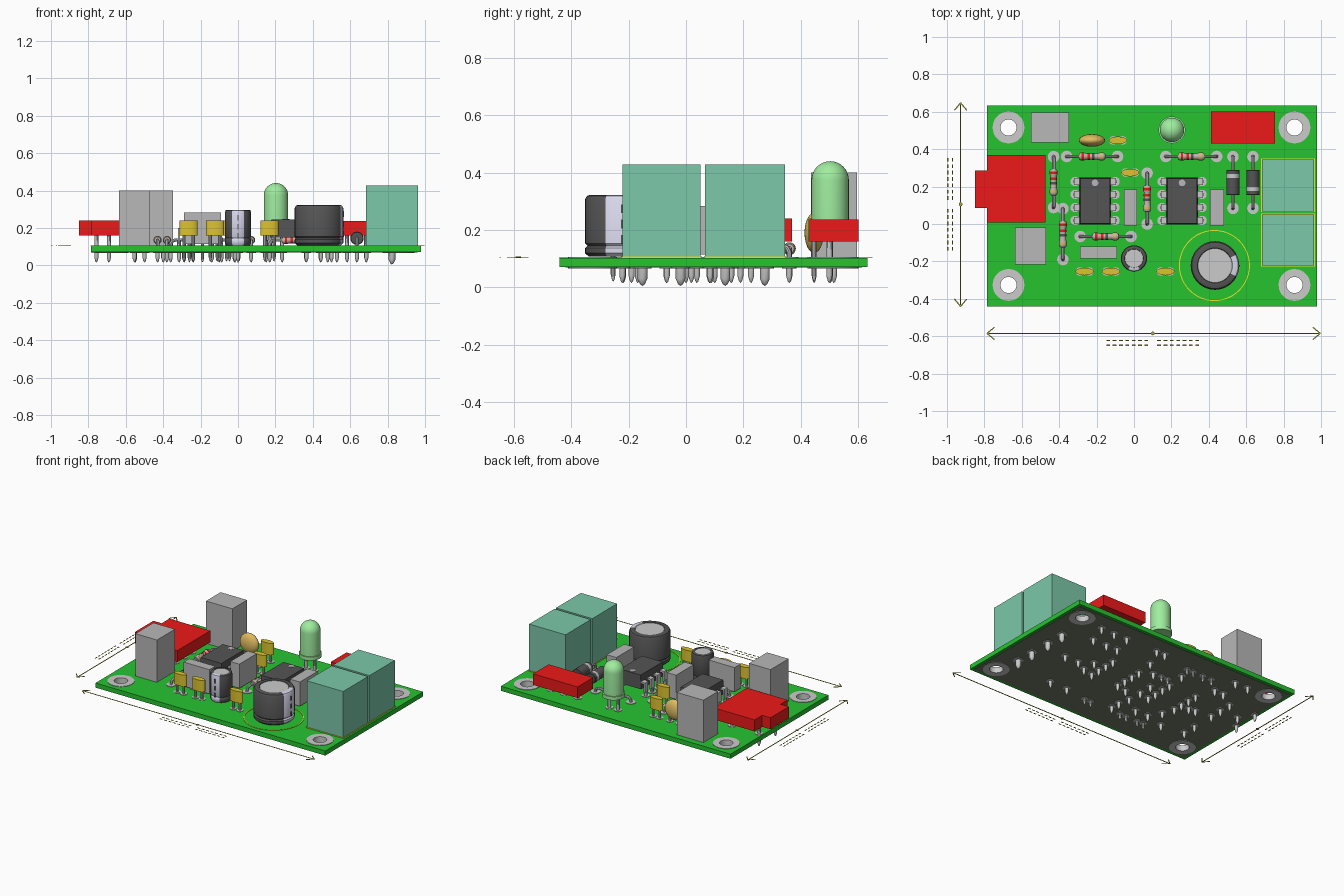
import bpy, bmesh, math
from mathutils import Vector, Matrix

if "Cube" in bpy.data.objects:
    bpy.data.objects.remove(bpy.data.objects["Cube"])

def mat(name, *c):
    m = bpy.data.materials.new(name)
    m.diffuse_color = (*c, 1)
    m.use_nodes = True
    m.node_tree.nodes["Principled BSDF"].inputs["Base Color"].default_value = m.diffuse_color
    return m

GREEN = mat("board_green", .02, .55, .03)
POUR = mat("dark_pour", .16, .2, .13)
RED = mat("red_plastic", .85, .01, .01)
TERM = mat("terminal_green", .2, .58, .4)
LEDC = mat("led_green", .35, .85, .35)
BLACK = mat("black", .09, .09, .09)
YEL = mat("yellow_case", .72, .55, .03)
ORANGE = mat("ceramic_orange", .75, .5, .12)
SILK = mat("silk_yellow", .8, .8, .02)
OLIVE = mat("dimension_olive", .4, .4, .03)
METAL = mat("metal", .6, .6, .6)
LIGHT = mat("light_grey", .78, .78, .8)
STRIPE = mat("stripe", .7, .7, .85)
GREY = mat("grey_case", .48, .48, .48)
TAN = mat("tan", .55, .45, .4)

def finish(name, bm, m, loc=(0, 0, 0)):
    bmesh.ops.recalc_face_normals(bm, faces=bm.faces)
    me = bpy.data.meshes.new(name)
    bm.to_mesh(me)
    bm.free()
    me.materials.append(m)
    o = bpy.data.objects.new(name, me)
    o.location = loc
    bpy.context.collection.objects.link(o)
    return o

def box(name, x0, x1, y0, y1, z0, z1, m):
    bm = bmesh.new()
    bmesh.ops.create_cube(bm, size=1)
    bmesh.ops.scale(bm, vec=(x1 - x0, y1 - y0, z1 - z0), verts=bm.verts)
    return finish(name, bm, m, ((x0 + x1) / 2, (y0 + y1) / 2, (z0 + z1) / 2))

def lathe(name, prof, m, loc, axis='z', n=32, closed=False):
    bm = bmesh.new()
    pts = [bm.verts.new((r, 0, z)) for r, z in prof]
    edges = [bm.edges.new(p) for p in zip(pts, pts[1:] + (pts[:1] if closed else []))]
    bmesh.ops.spin(bm, geom=pts + edges, axis=(0, 0, 1), cent=(0, 0, 0),
                   angle=2 * math.pi, steps=n)
    bmesh.ops.remove_doubles(bm, verts=bm.verts, dist=1e-5)
    o = finish(name, bm, m, loc)
    if axis != 'z':
        o.data.transform(Matrix.Rotation(math.pi / 2, 4, 'Y' if axis == 'x' else 'X'))
    return o

def circle(x, y, r, n=32):
    return [(x + r * math.cos(i * math.tau / n), y + r * math.sin(i * math.tau / n)) for i in range(n)]

def curve(name, splines, m, z=0, extrude=0, bevel=0, cyclic=True, dims='2D'):
    c = bpy.data.curves.new(name, 'CURVE')
    c.dimensions = dims
    if dims == '2D':
        c.fill_mode = 'BOTH'
    c.extrude, c.bevel_depth, c.bevel_resolution = extrude, bevel, 2
    c.use_fill_caps = dims == '3D'
    for s in splines:
        sp = c.splines.new('POLY')
        sp.points.add(len(s) - 1)
        for p, q in zip(sp.points, s):
            p.co = (*q, 1) if len(q) == 3 else (*q, 0, 1)
        sp.use_cyclic_u = cyclic
    c.materials.append(m)
    o = bpy.data.objects.new(name, c)
    o.location.z = z
    bpy.context.collection.objects.link(o)
    bpy.ops.object.select_all(action='DESELECT')
    o.select_set(True)
    bpy.context.view_layer.objects.active = o
    bpy.ops.object.convert(target='MESH')
    return o

def pin(x, y, top=.105, r=.011, tip=.015):
    lathe("pin", [(0, tip), (r * .5, tip + .006), (r, tip + .025), (r, top), (0, top)], METAL, (x, y, 0), n=10)
    lathe("solder_pad", [(0, .066), (r + .014, .066), (r + .014, .106), (0, .106)], METAL, (x, y, 0), n=16)

# Board, copper pour and plated mounting holes
holes = [(x, y) for x in (-.671, .858) for y in (-.326, .516)]
def plate(name, d, m, z, e):
    rect = [(-.786 + d, -.441 + d), (.979 - d, -.441 + d), (.979 - d, .634 - d), (-.786 + d, .634 - d)]
    curve(name, [rect] + [circle(x, y, .046) for x, y in holes], m, z, e)
plate("board", 0, GREEN, .087, .016)
plate("copper_pour", .02, POUR, .07, .0015)
for x, y in holes:
    lathe("mounting_ring", [(.043, .066), (.085, .066), (.085, .106), (.043, .106)], LIGHT, (x, y, 0), closed=True)

# Red socket with stepped outline, and red switch header
curve("power_socket", [[(-.85, .085), (-.786, .085), (-.786, .008), (-.472, .008), (-.472, .37),
                        (-.786, .37), (-.786, .286), (-.85, .286)]], RED, .2, .04)
for x, y in [(-.757, .1), (-.757, .28), (-.69, .19), (-.55, .1), (-.55, .19), (-.55, .28)]:
    pin(x, y, .165)
box("switch_header", .412, .754, .43, .602, .16, .237, RED)
for x in (.48, .583, .686):
    pin(x, .5, .165)

# Green terminal blocks with silk outlines
for y0, y1 in ((.067, .345), (-.222, .051)):
    box("terminal_block", .684, .963, y0, y1, .106, .428, TERM)
    box("terminal_outline", .68, .967, y0 - .004, y1 + .004, .102, .107, SILK)
    for y in (y0 + .07, y1 - .07):
        pin(.823, y, r=.018, tip=.005)

# Box capacitors: x0, x1, y0, y1, bottom, top
for x0, x1, y0, y1, z0, z1 in [(-.551, -.348, .436, .596, .106, .4), (-.636, -.471, -.217, -.019, .106, .4),
                               (-.053, .016, -.008, .184, .115, .283), (.406, .481, -.008, .184, .115, .283),
                               (-.289, -.091, -.184, -.12, .115, .283)]:
    box("box_capacitor", x0, x1, y0, y1, z0, z1, GREY)
    cx, cy = (x0 + x1) / 2, (y0 + y1) / 2
    for s in (-.05, .05):
        pin(*((cx + s, cy) if x1 - x0 > y1 - y0 else (cx, cy + s)), z0 + .005)

# Electrolytic cans with a light stripe and light top disc
def can(x, y, r, top, ang, split):
    z = .107
    prof = [(0, z), (r * .9, z), (r, z + .012), (r, z + .03), (r * .94, z + .038), (r, z + .046),
            (r, top - .015), (r * .95, top - .003), (r * .88, top), (r * .72, top), (r * .7, top - .003), (0, top - .003)]
    o = lathe("electrolytic_capacitor", prof, BLACK, (x, y, 0), n=40)
    o.data.materials.append(STRIPE)
    o.data.materials.append(LIGHT)
    for p in o.data.polygons:
        c = p.center
        d = (math.atan2(c.y, c.x) - ang + math.pi) % math.tau - math.pi
        rad = math.hypot(c.x, c.y)
        if c.z > top - .004 and rad < r * .7:
            p.material_index = 2
        elif abs(d) < .4 and rad > r * .7 and c.z > z + .002:
            p.material_index = 1
    for k in (.35, .6, .85):
        a = Vector((math.cos(ang), math.sin(ang)))
        cx, cy, h = x + a.x * r * .995, y + a.y * r * .995, z + (top - z) * k - .015
        box("polarity_dash", cx - .004, cx + .004, cy - .004, cy + .004, h - .015, h + .015, BLACK)
    for s in (-split, split):
        pin(x + s * math.cos(ang), y + s * math.sin(ang))
can(0, -.184, .07, .297, -math.pi / 2, .035)
can(.433, -.222, .13, .322, 0, .067)
lathe("capacitor_outline", [(.185, .102), (.19, .102), (.19, .106), (.185, .106)], SILK, (.43, -.222, 0), n=48, closed=True)

# LED with flange, dome and legs
dome = [(.065 * math.cos(a), .375 + .065 * math.sin(a)) for a in [i * math.pi / 16 for i in range(8)]]
lathe("led", [(0, .195), (.072, .195), (.072, .22), (.065, .22)] + dome + [(0, .44)], LEDC, (.203, .503, 0))
for s in (-.033, .033):
    pin(.203 + s, .503, .2)

# Integrated circuits: notched body, shouldered legs
for cx in (-.208, .257):
    body = box("chip_body", cx - .086, cx + .086, -.003, .249, .15, .245, BLACK)
    for v in body.data.vertices:
        if v.co.z > 0:
            v.co.x *= .92
            v.co.y *= .96
    lathe("chip_notch", [(0, .24), (.018, .24), (.018, .247), (0, .247)], GREY, (cx, .22, 0), n=16)
    for s in (-1, 1):
        for y in (.019, .088, .158, .227):
            px = cx + s * .107
            a, b = sorted((cx + s * .07, px + s * .006))
            box("chip_leg_shoulder", a, b, y - .018, y + .018, .188, .2, METAL)
            box("chip_leg", px - .006, px + .006, y - .018, y + .018, .13, .198, METAL)
            pin(px, y, .135)

# Test points and ceramic disc capacitor
for x, y in [(-.264, -.254), (-.123, -.254), (.168, -.254), (-.086, .447), (-.02, .275)]:
    o = lathe("test_point", [(0, .16), (.048, .16), (.048, .24), (0, .24)], YEL, (x, y, 0), n=24)
    o.scale.y = .42
    for s in (-.025, .025):
        pin(x + s, y, .165, .009, .02)
arc = [(.07 * math.sin(i * math.pi / 12), -.07 * math.cos(i * math.pi / 12)) for i in range(13)]
disc = lathe("disc_capacitor", arc, ORANGE, (-.225, .447, .19))
disc.scale.y = .48
for s in (-.035, .035):
    pin(-.225 + s, .447, .15, .009)

# Axial parts: bent lead, body and colour bands
def axial(name, x, y, axis, half, prof, m, bands, z):
    u = Vector((1, 0, 0)) if axis == 'x' else Vector((0, 1, 0))
    c = Vector((x, y, z))
    side = [(half, .1 - z), (half, -.022), (half - .008, -.006), (half - .025, 0)]
    pts = [c + u * a + Vector((0, 0, h)) for a, h in side]
    pts += [c - u * a + Vector((0, 0, h)) for a, h in reversed(side)]
    curve(name + "_lead", [pts], METAL, bevel=.009, cyclic=False, dims='3D')
    lathe(name + "_body", prof, m, c, axis, 20)
    for a, r, w, bmat in bands:
        lathe(name + "_band", [(r - .004, a - w), (r, a - w), (r, a + w), (r - .004, a + w)], bmat, c, axis, 20, True)
    for s in (-1, 1):
        p = c + u * half * s
        pin(p.x, p.y)
        lathe("lead_pad", [(0, .1), (.031, .1), (.031, .1065), (0, .1065)], LIGHT, (p.x, p.y, 0), n=20)

res = [(0, -.072), (.016, -.07), (.021, -.06), (.021, -.042), (.017, -.032)]
res += [(r, -z) for r, z in reversed(res)]
rb = [(-.05, .0222, .006, RED), (-.018, .0185, .006, RED), (.006, .0185, .006, BLACK), (.05, .0222, .006, ORANGE)]
for x, y, ax in [(-.224, .361, 'x'), (.306, .361, 'x'), (-.152, -.067, 'x'),
                 (-.43, .224, 'y'), (-.38, -.054, 'y'), (.07, .136, 'y')]:
    axial("resistor", x, y, ax, .136, res, TAN, rb, .135)
dio = [(0, -.068), (.032, -.068), (.035, -.064), (.035, .064), (.032, .068), (0, .068)]
for x, b in ((.529, -.035), (.636, .035)):
    axial("diode", x, .222, 'y', .138, dio, BLACK, [(b, .0358, .01, LIGHT)], .145)

# Dimension arrows and plain dash rows beside the board
def stroke(name, a, b, w=.006):
    a, b = Vector((*a, .105)), Vector((*b, .105))
    o = box(name, -(b - a).length / 2, (b - a).length / 2, -w / 2, w / 2, -.001, .001, OLIVE)
    o.location = (a + b) / 2
    o.rotation_euler.z = math.atan2(b.y - a.y, b.x - a.x)
for fl, lo, hi, off, lab, mid in ((0, -.786, .996, -.585, -.635, .1), (1, -.441, .648, -.927, -.983, .105)):
    P = (lambda s, t: (t, s)) if fl else (lambda s, t: (s, t))
    stroke("dimension_line", P(lo, off), P(hi, off))
    for e, d in ((lo, .04), (hi, -.04)):
        for w in (-.033, .033):
            stroke("dimension_arrow", P(e, off), P(e + d, off + w))
    lathe("dimension_dot", [(0, .103), (.01, .103), (.01, .107), (0, .107)], OLIVE, (*P(mid, off), 0), n=12)
    for i in range(15):
        if i != 7:
            s = mid + (i - 7) * .034
            for t in (-.013, .013):
                stroke("dimension_dash", P(s - .01, lab + t), P(s + .01, lab + t))

# Smooth round parts, keep hard edges
bpy.ops.object.select_all(action='SELECT')
bpy.context.view_layer.objects.active = bpy.context.scene.objects["board"]
bpy.ops.object.shade_smooth_by_angle(angle=math.radians(35))
